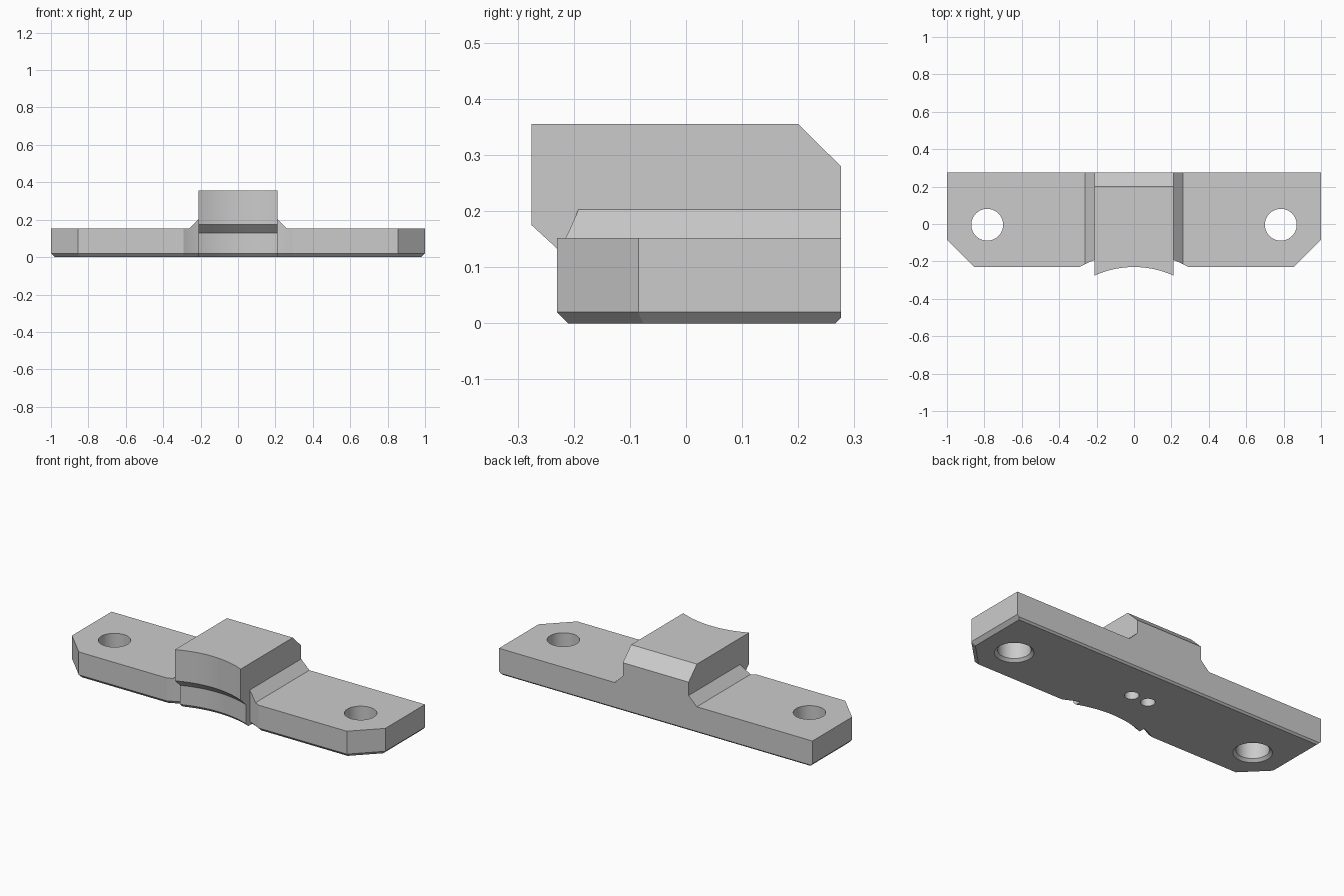
import bpy, bmesh, math

cube = bpy.data.objects.get("Cube")
if cube:
    bpy.data.objects.remove(cube, do_unlink=True)

BACK, FRONT, TOP = 0.276, -0.23, 0.152
ARC_Y = -0.74  # centre of the concave front

grey = bpy.data.materials.new("plain_grey")
grey.use_nodes = True
colour = (0.6, 0.6, 0.6, 1)
grey.diffuse_color = colour
grey.node_tree.nodes["Principled BSDF"].inputs["Base Color"].default_value = colour


def loft(name, rings):
    """Closed solid through rings of equal point count."""
    bm = bmesh.new()
    rows = [[bm.verts.new(p) for p in ring] for ring in rings]
    n = len(rows[0])
    for a, b in zip(rows, rows[1:]):
        for i in range(n):
            j = (i + 1) % n
            bm.faces.new((a[i], a[j], b[j], b[i]))
    bm.faces.new(rows[0][::-1])
    bm.faces.new(rows[-1])
    bmesh.ops.recalc_face_normals(bm, faces=bm.faces)
    mesh = bpy.data.meshes.new(name)
    bm.to_mesh(mesh)
    bm.free()
    mesh.materials.append(grey)
    obj = bpy.data.objects.new(name, mesh)
    bpy.context.collection.objects.link(obj)
    return obj


def turned(name, x, y, profile, sides):
    """Solid of revolution about a vertical axis, from (radius, z) pairs."""
    angles = [2 * math.pi * i / sides for i in range(sides)]
    return loft(name, [[(x + r * math.cos(a), y + r * math.sin(a), z) for a in angles]
                       for r, z in profile])


def combine(target, other, operation):
    mod = target.modifiers.new(operation.lower(), "BOOLEAN")
    mod.operation, mod.solver, mod.object = operation, "EXACT", other
    other.hide_render = True
    bpy.context.view_layer.objects.active = target
    bpy.ops.object.modifier_apply(modifier=mod.name)
    bpy.data.objects.remove(other, do_unlink=True)


def outline(z, inset, back_inset):
    """Plate outline with clipped front corners."""
    k = inset * math.tan(math.pi / 8)
    half = [(1 - inset, BACK - back_inset), (1 - inset, -0.085 + k),
            (0.855 - k, FRONT + inset)]
    return [(x, y, z) for x, y in half] + [(-x, y, z) for x, y in reversed(half)]


# Mounting plate with chamfered underside
plate = loft("mounting_bracket", [outline(0, 0.02, 0.01), outline(0.01, 0.01, 0),
                                  outline(0.02, 0, 0), outline(TOP, 0, 0)])

# Sloped fillets either side of the block
slope = [(-0.262, TOP), (-0.21, 0.203), (0.21, 0.203), (0.262, TOP), (0.262, 0.1), (-0.262, 0.1)]
fillets = loft("side_fillets", [[(x, y, z) for x, z in slope] for y in (FRONT, BACK)])
combine(plate, fillets, "UNION")
combine(plate, turned("plate_cutter", 0, ARC_Y,
                      [(0.627, -0.02), (0.587, 0.02), (0.587, 0.5)], 160), "DIFFERENCE")

# Central block with sloped back edge and undercut concave front
side = [(-0.4, 0), (BACK - 0.01, 0), (BACK, 0.01), (BACK, 0.28), (0.2, 0.355), (-0.4, 0.355)]
block = loft("central_block", [[(x, y, z) for y, z in side] for x in (-0.21, 0.21)])
combine(block, turned("block_cutter", 0, ARC_Y,
                      [(0.595, -0.02), (0.555, 0.02), (0.555, 0.13), (0.51, 0.175), (0.51, 0.5)],
                      160), "DIFFERENCE")
combine(plate, block, "UNION")

# Screw holes with countersunk underside, and blind pin holes
for s in (-1, 1):
    combine(plate, turned("screw_hole", s * 0.785, -0.004,
                          [(0.115, -0.015), (0.085, 0.015), (0.085, 0.3)], 64), "DIFFERENCE")
    combine(plate, turned("pin_hole", s * 0.053, 0.045,
                          [(0.037, -0.05), (0.037, 0.1)], 40), "DIFFERENCE")

# Smooth curved walls, crisp edges
bpy.ops.object.select_all(action="DESELECT")
plate.select_set(True)
bpy.context.view_layer.objects.active = plate
bpy.ops.object.shade_smooth_by_angle(angle=math.radians(20))
